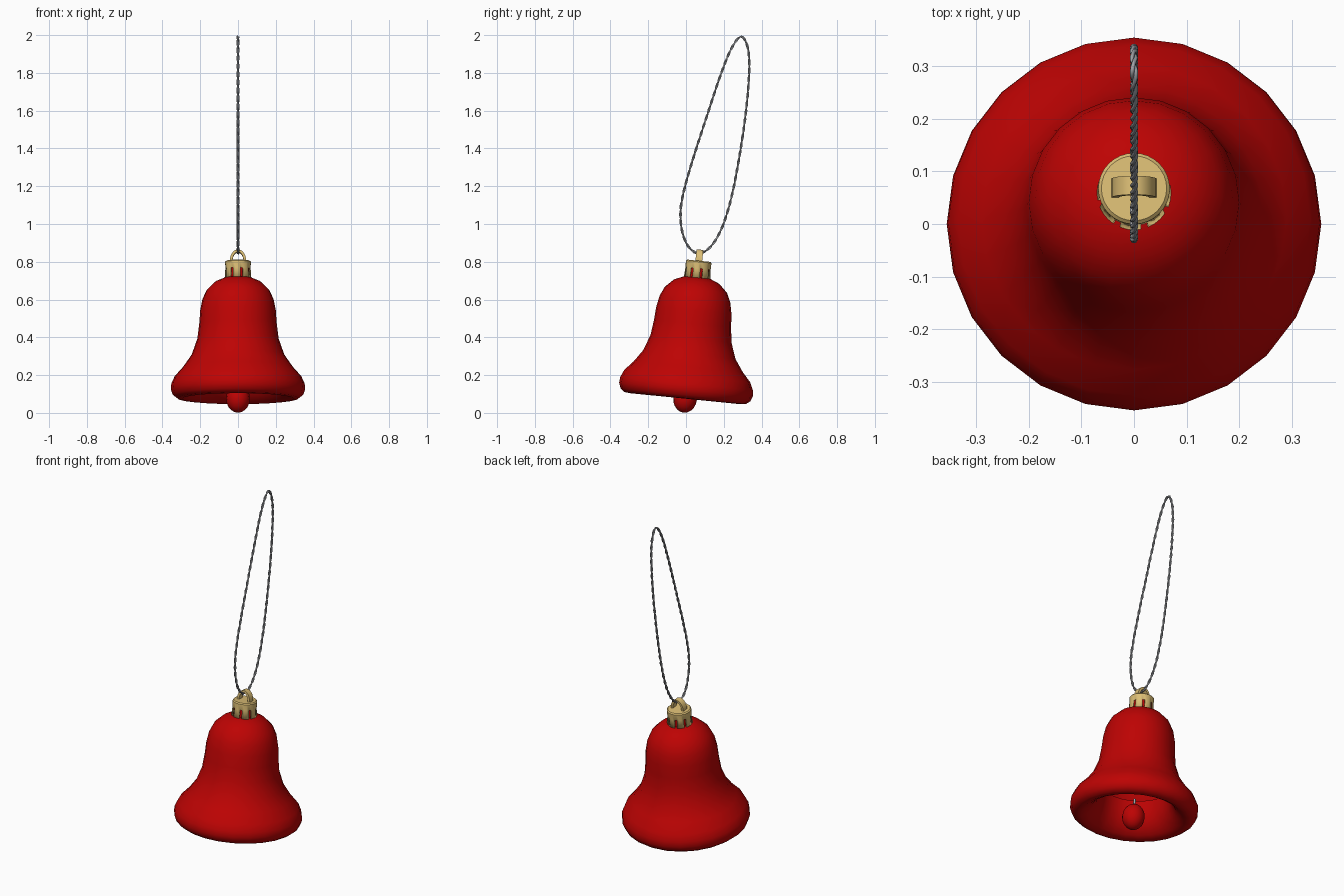
import bpy, bmesh, math
from mathutils import Vector, Matrix

if "Cube" in bpy.data.objects:
    bpy.data.objects.remove(bpy.data.objects["Cube"])

# The bell hangs slightly tilted: local z is the bell axis, origin at its widest ring
TILT = Matrix.Translation((0, 0, 0.125)) @ Matrix.Rotation(math.radians(-5.7), 4, 'X')


def material(name, rgb):
    m = bpy.data.materials.new(name)
    m.diffuse_color = (*rgb, 1)
    m.use_nodes = True
    m.node_tree.nodes["Principled BSDF"].inputs["Base Color"].default_value = m.diffuse_color
    return m


RED = material("red", (0.51, 0.001, 0.001))
GOLD = material("pale gold", (0.72, 0.52, 0.18))
GREY = material("cord grey", (0.36, 0.37, 0.39))


def finish(name, bm, mat, smooth=None):
    bmesh.ops.remove_doubles(bm, verts=bm.verts, dist=1e-5)
    bmesh.ops.recalc_face_normals(bm, faces=bm.faces)
    me = bpy.data.meshes.new(name)
    bm.to_mesh(me)
    bm.free()
    ob = bpy.data.objects.new(name, me)
    bpy.context.collection.objects.link(ob)
    me.materials.append(mat)
    ob.matrix_world = TILT
    if smooth:
        bpy.ops.object.select_all(action='DESELECT')
        ob.select_set(True)
        bpy.context.view_layer.objects.active = ob
        bpy.ops.object.shade_smooth_by_angle(angle=math.radians(smooth))
    return ob


def lathe(profile, steps, keep=lambda band, step: True):
    """Spin (radius, height) points round z; keep() can leave faces out."""
    bm = bmesh.new()
    rings = [[bm.verts.new((r * math.cos(2 * math.pi * i / steps),
                            r * math.sin(2 * math.pi * i / steps), h))
              for i in range(steps)] for r, h in profile]
    for b in range(len(rings) - 1):
        for i in range(steps):
            if keep(b, i):
                j = (i + 1) % steps
                bm.faces.new((rings[b][i], rings[b][j], rings[b + 1][j], rings[b + 1][i]))
    bmesh.ops.remove_doubles(bm, verts=bm.verts, dist=1e-5)
    return bm


# Bell: one thin sheet, curled in under the lip into a broad underside
outer = [(0, .603), (.07, .594), (.12, .573), (.165, .53), (.188, .48), (.2, .42),
         (.205, .35), (.215, .27), (.245, .185), (.29, .12), (.335, .07),
         (.353, .03), (.356, 0), (.345, -.03), (.322, -.047), (.295, -.05),
         (.265, -.035), (.235, -.008), (.21, .03), (.195, .08), (.188, .14)]
finish("bell", lathe(outer, 24), RED, 60)

# Red neck seen through the slots of the cap
finish("neck", lathe([(.058, .57), (.058, .665), (0, .665)], 20), RED, 40)

# Gold cap with a slotted skirt
cap = finish("cap", lathe([(0, .684), (.062, .684), (.068, .678), (.067, .643), (.071, .586)],
                          32, lambda b, i: b < 3 or i % 4 != 1), GOLD, 25)
solid = cap.modifiers.new("thickness", 'SOLIDIFY')
solid.thickness = 0.005

# Flat band arch on the cap
bm = bmesh.new()
rows = []
N = 14
for i in range(N + 1):
    a = math.pi * i / N
    rows.append([bm.verts.new((r * math.cos(a), y, .682 + h * math.sin(a)))
                 for r, h, y in ((.043, .061, -.018), (.043, .061, .018),
                                 (.029, .047, .018), (.029, .047, -.018))])
for p, q in zip(rows, rows[1:]):
    for k in range(4):
        bm.faces.new((p[k], p[(k + 1) % 4], q[(k + 1) % 4], q[k]))
bm.faces.new(rows[0])
bm.faces.new(rows[-1])
finish("hanging_eye", bm, GOLD, 40)

# Clapper ball and the short stem on its top
bm = bmesh.new()
bmesh.ops.create_uvsphere(bm, u_segments=16, v_segments=10, radius=0.063)
bmesh.ops.transform(bm, verts=bm.verts,
                    matrix=Matrix.Translation((0, 0, -.049)) @ Matrix.Diagonal((1, 1, 1.2, 1)))
finish("clapper", bm, RED, 60)
finish("clapper_stem", lathe([(.007, .01), (.007, .06), (0, .06)], 8), GREY, 60)

# Twisted cord loop: (y, z) points round the loop, smoothed
pts = [(.065, .845), (.01, .885), (-.022, .97), (-.028, 1.08), (-.005, 1.2), (.045, 1.37),
       (.11, 1.57), (.18, 1.78), (.238, 1.925), (.29, 1.991), (.325, 1.94), (.335, 1.82),
       (.318, 1.6), (.283, 1.36), (.24, 1.14), (.19, .98), (.13, .88)]
path = []
for i in range(len(pts)):
    p0, p1, p2, p3 = (Vector((0, *pts[(i + k) % len(pts)])) for k in (-1, 0, 1, 2))
    for s in range(20):
        t = s / 20
        path.append(0.5 * (2 * p1 + (p2 - p0) * t + (2 * p0 - 5 * p1 + 4 * p2 - p3) * t * t
                           + (3 * p1 - p0 - 3 * p2 + p3) * t ** 3))
M = len(path)
total = sum((path[i] - path[i - 1]).length for i in range(M))
turns = round(total / 0.09)
bm = bmesh.new()
X = Vector((1, 0, 0))
for strand in range(2):
    rings, run = [], 0.0
    for i in range(M):
        tan = (path[(i + 1) % M] - path[i - 1]).normalized()
        side = tan.cross(X)
        a = 2 * math.pi * (turns * run / total + strand / 2)
        c = path[i] + 0.0035 * (X * math.cos(a) + side * math.sin(a))
        rings.append([bm.verts.new(c + 0.0043 * (X * math.cos(k * math.pi / 3)
                                                 + side * math.sin(k * math.pi / 3)))
                      for k in range(6)])
        run += (path[(i + 1) % M] - path[i]).length
    for i in range(M):
        p, q = rings[i], rings[(i + 1) % M]
        for k in range(6):
            bm.faces.new((p[k], p[(k + 1) % 6], q[(k + 1) % 6], q[k]))
cord = finish("cord_loop", bm, GREY, 70)
cord.matrix_world = Matrix.Identity(4)
